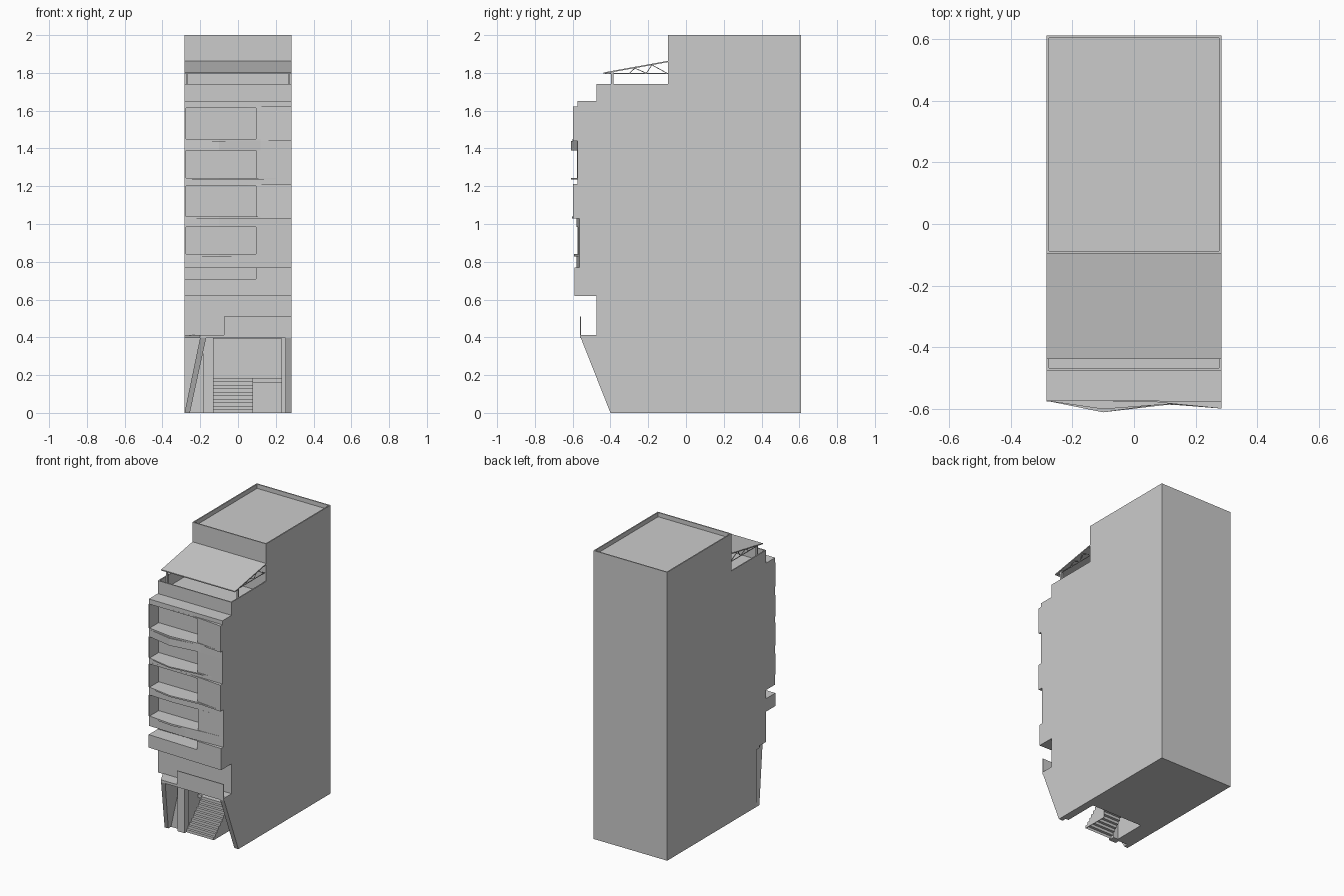
import bpy, bmesh
from mathutils import Vector

if "Cube" in bpy.data.objects:
    bpy.data.objects.remove(bpy.data.objects["Cube"])

W = 0.283  # half width


def make(name, bm):
    bmesh.ops.recalc_face_normals(bm, faces=bm.faces)
    me = bpy.data.meshes.new(name)
    bm.to_mesh(me)
    bm.free()
    ob = bpy.data.objects.new(name, me)
    bpy.context.collection.objects.link(ob)
    return ob


def loft(name, a, b):
    """Solid between two matching polygons."""
    bm = bmesh.new()
    va = [bm.verts.new(p) for p in a]
    vb = [bm.verts.new(p) for p in b]
    bm.faces.new(va)
    bm.faces.new(vb)
    for i in range(len(a)):
        j = (i + 1) % len(a)
        bm.faces.new((va[i], va[j], vb[j], vb[i]))
    return make(name, bm)


def plan(name, pts, z0, z1):
    return loft(name, [(x, y, z0) for x, y in pts], [(x, y, z1) for x, y in pts])


def side(name, pts, x0, x1):
    return loft(name, [(x0, y, z) for y, z in pts], [(x1, y, z) for y, z in pts])


def box(name, x0, x1, y0, y1, z0, z1):
    return plan(name, [(x0, y0), (x1, y0), (x1, y1), (x0, y1)], z0, z1)


def bar(name, a, b, x, t):
    a, b = Vector((x, *a)), Vector((x, *b))
    d = (b - a).normalized()
    u, v = Vector((t, 0, 0)), d.cross(Vector((1, 0, 0))) * t
    ring = [u + v, u - v, -u - v, -u + v]
    return loft(name, [a + r for r in ring], [b + r for r in ring])


# Main tower: stepped side profile, with roof, terrace and entrance hollowed out
tower = side("tower_body", [(.61, 0), (.61, 2), (-.095, 2), (-.095, 1.74), (-.475, 1.74),
                            (-.475, .41), (-.37, .41), (-.37, 0)], -W, W)
cutters = [box("roof_cut", -W + .008, W - .008, -.087, .602, 1.97, 2.1),
           box("terrace_cut", -W + .008, W - .008, -.467, -.095, 1.66, 1.8),
           box("entrance_cut", -.165, .23, -.6, -.13, -.05, .395)]
for c in cutters:
    c.hide_render = True
    m = tower.modifiers.new("cut", 'BOOLEAN')
    m.object, m.operation, m.solver = c, 'DIFFERENCE', 'EXACT'
bpy.context.view_layer.update()
cut_mesh = bpy.data.meshes.new_from_object(tower.evaluated_get(bpy.context.evaluated_depsgraph_get()))
tower.modifiers.clear()
tower.data = cut_mesh
for c in cutters:
    bpy.data.objects.remove(c)

# Facade bands with folded fronts: (z0, z1, front line from left to right)
bands = [
    (.62, .71, [(-W, -.575), (W, -.59)]),
    (.77, .828, [(-W, -.572), (0, -.58), (W, -.565)]),
    (.828, .84, [(-W, -.573), (-.1, -.592), (.12, -.575), (W, -.565)]),
    (.985, 1.03, [(-W, -.573), (-.1, -.58), (W, -.565)]),
    (1.03, 1.04, [(-W, -.573), (-.1, -.603), (.12, -.585), (W, -.598)]),
    (1.2, 1.212, [(-W, -.573), (.05, -.575), (W, -.598)]),
    (1.212, 1.235, [(-W, -.573), (W, -.575)]),
    (1.235, 1.243, [(-W, -.573), (-.1, -.61), (.2, -.575), (W, -.575)]),
    (1.39, 1.44, [(-W, -.573), (-.1, -.61), (.12, -.58), (W, -.575)]),
    (1.44, 1.45, [(-W, -.573), (-.1, -.6), (.12, -.583), (W, -.598)]),
    (1.615, 1.623, [(-W, -.573), (.05, -.575), (W, -.598)]),
    (1.623, 1.65, [(-W, -.573), (W, -.575)]),
]
for i, (z0, z1, front) in enumerate(bands):
    plan(f"facade_band_{i}", front + [(W, -.475), (-W, -.475)], z0, z1)

# Wall beside each balcony, and its thin left end wall
for i, (z0, z1, ya, yb) in enumerate([(.71, .77, -.585, -.59), (.84, .985, -.573, -.565),
                                      (1.04, 1.2, -.577, -.598), (1.243, 1.39, -.578, -.575),
                                      (1.45, 1.615, -.577, -.598)]):
    plan(f"bay_wall_{i}", [(.095, ya), (W, yb), (W, -.475), (.095, -.475)], z0, z1)
    if i:
        box(f"balcony_end_wall_{i}", -W, -W + .007, -.575, -.475, z0, z1)

# Terrace canopy with posts and side trusses
side("canopy", [(-.437, 1.795), (-.095, 1.857), (-.095, 1.864), (-.437, 1.802)], -W, W)
zigzag = [(-.39, 1.798), (-.3, 1.798), (-.27, 1.825), (-.21, 1.798), (-.18, 1.842), (-.1, 1.798)]
for s in (-1, 1):
    x = s * .27
    box("canopy_post", x - .006, x + .006, -.396, -.384, 1.66, 1.805)
    bar("truss_chord", (-.43, 1.797), (-.095, 1.797), x, .002)
    for a, b in zip(zigzag[1:], zigzag[2:]):
        bar("truss_web", a, b, x, .002)

# Entrance: canopy slab, front panel, leaning piers and column
plan("entrance_slab", [(-W, -.4), (-.2, -.56), (W, -.56), (W, -.37), (-W, -.37)], .396, .413)
box("entrance_panel", -.075, W, -.562, -.556, .4, .51)
side("right_pier", [(-.4, 0), (-.558, .4), (-.37, .4), (-.37, 0)], .252, W)
loft("left_pier",
     [(-W, -.4, 0), (-.255, -.4, 0), (-.255, -.37, 0), (-W, -.37, 0)],
     [(-.2, -.558, .4), (-.168, -.558, .4), (-.168, -.37, .4), (-.2, -.37, .4)])
box("entrance_column", -.185, -.13, -.4, -.355, 0, .4)

# Stairs: folded sheet open below, closed on the sides
N, Y0, Y1, H = 10, -.38, -.2, .185
steps = [(Y0, 0)]
for i in range(N):
    y, z = Y0 + (Y1 - Y0) * i / N, H * (i + 1) / N
    steps += [(y, z), (y + (Y1 - Y0) / N, z)]
bm = bmesh.new()
rows = [[bm.verts.new((x, y, z)) for x in (-.13, .08)] for y, z in steps]
for a, b in zip(rows, rows[1:]):
    bm.faces.new((a[0], a[1], b[1], b[0]))
make("stair_treads", bm)
side("stair_side", steps + [(Y1, 0)], .076, .08)
box("stair_landing", -.165, .23, -.2, -.13, .162, H)
